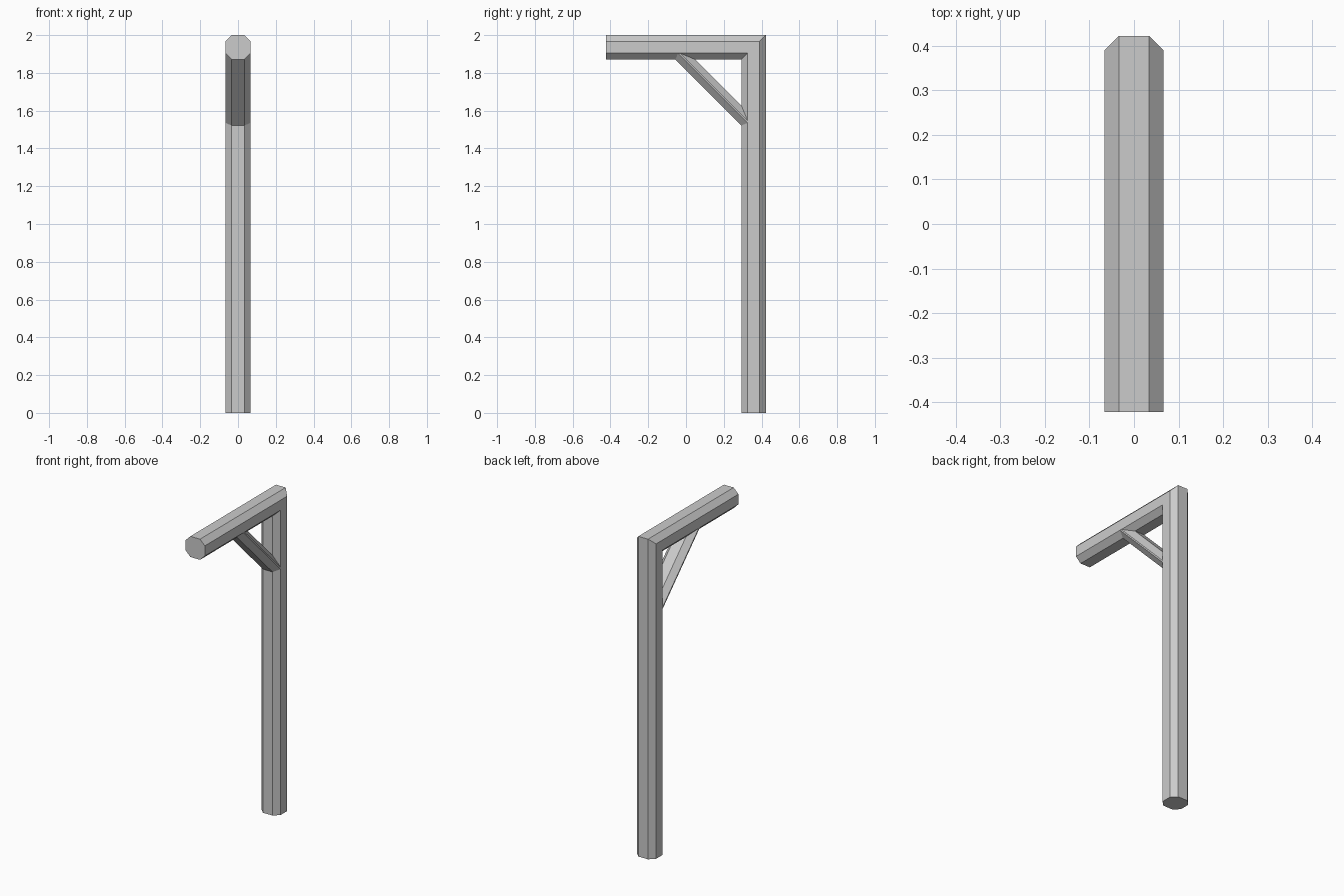
import bpy, bmesh, math

if "Cube" in bpy.data.objects:
    bpy.data.objects.remove(bpy.data.objects["Cube"])

HALF_W = 0.0665   # half width of every timber
CHAMFER = 0.033
HALF_LEN = 0.4225  # half of the beam length
HEIGHT = 2.0


def octagon(depth):
    """Chamfered rectangle as (x, d), d measured from one face to the opposite one."""
    w, c = HALF_W, CHAMFER
    return [(-w + c, 0), (w - c, 0), (w, c), (w, depth - c),
            (w - c, depth), (-w + c, depth), (-w, depth - c), (-w, c)]


def loft(name, rings):
    """Join matching rings of points with quads and cap both ends."""
    bm = bmesh.new()
    loops = [[bm.verts.new(p) for p in ring] for ring in rings]
    n = len(loops[0])
    for a, b in zip(loops, loops[1:]):
        for i in range(n):
            j = (i + 1) % n
            bm.faces.new((a[i], a[j], b[j], b[i]))
    bm.faces.new(loops[0])
    bm.faces.new(loops[-1])
    bmesh.ops.recalc_face_normals(bm, faces=bm.faces)
    mesh = bpy.data.meshes.new(name)
    bm.to_mesh(mesh)
    bm.free()
    obj = bpy.data.objects.new(name, mesh)
    bpy.context.collection.objects.link(obj)
    return obj


# Upright post and overhead beam, mitred at the top back corner
timber = octagon(0.129)
loft("post_and_beam", [
    [(x, HALF_LEN - d, 0) for x, d in timber],
    [(x, HALF_LEN - d, HEIGHT - d) for x, d in timber],
    [(x, -HALF_LEN, HEIGHT - d) for x, d in timber],
])

# 45 degree brace, its ends cut upright in the post and level in the beam
END_Y, END_Z = 0.326, 1.905
brace = [(x * 0.998, 1.815 + d * math.sqrt(2)) for x, d in octagon(0.074)]
loft("diagonal_brace", [
    [(x, END_Y, s - END_Y) for x, s in brace],
    [(x, s - END_Z, END_Z) for x, s in brace],
])
